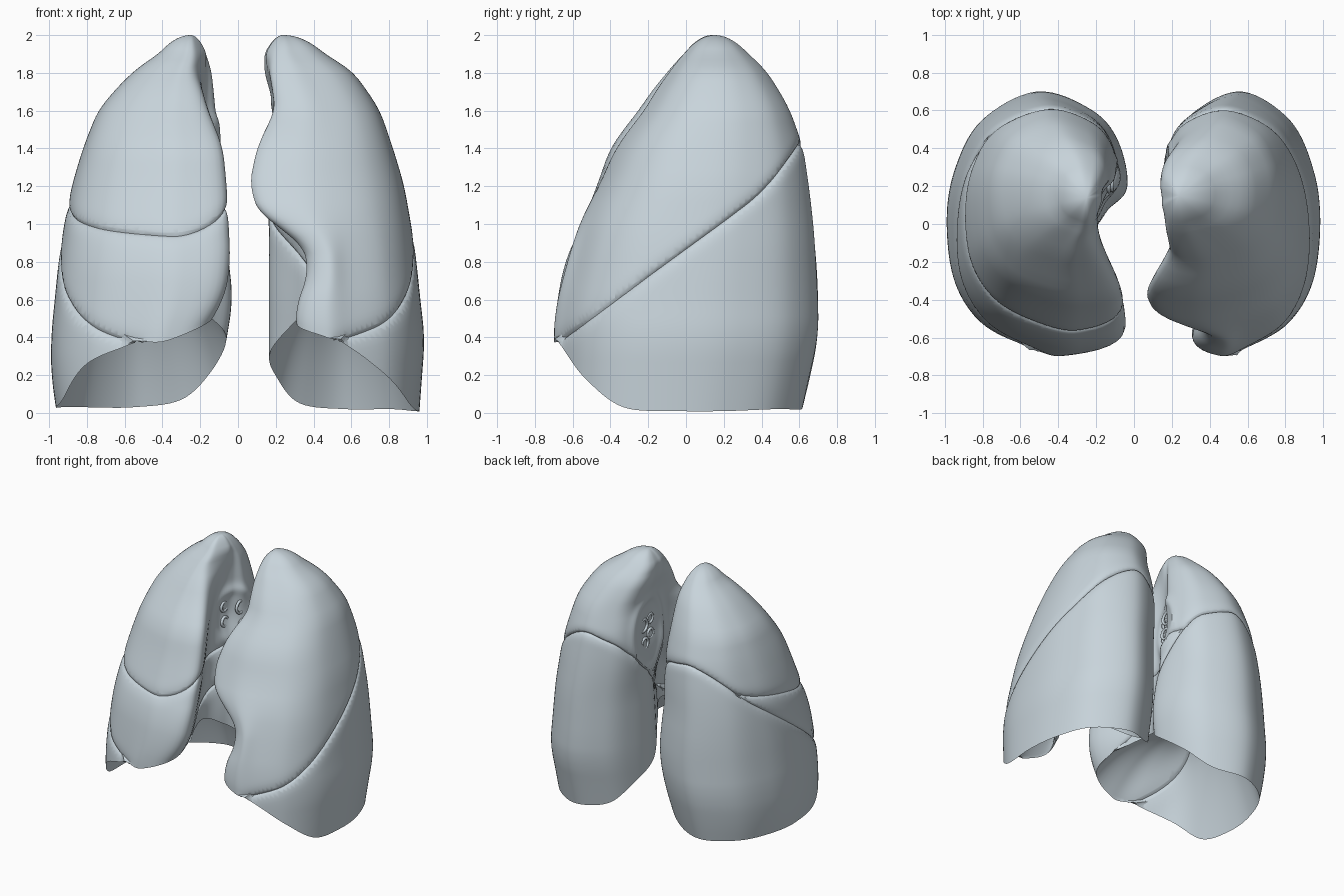
import bpy, bmesh, math
from mathutils import Vector
from mathutils.bvhtree import BVHTree

if "Cube" in bpy.data.objects:
    bpy.data.objects.remove(bpy.data.objects["Cube"], do_unlink=True)

tissue = bpy.data.materials.new("pale blue grey")
tissue.use_nodes = True
COLOUR = (.58, .66, .71, 1)
tissue.diffuse_color = COLOUR
shader = next(n for n in tissue.node_tree.nodes if n.type == "BSDF_PRINCIPLED")
shader.inputs["Base Color"].default_value = COLOUR
shader.inputs["Roughness"].default_value = .6

# Section sizes by height: z, medial x, lateral x, front y, back y,
# front border x, heart hollow x (x measured outwards from the midline)
LEFT = [
    (2, .24, .24, .15, .15, .24, .24),
    (1.9, .14, .46, -.01, .33, .19, .15),
    (1.8, .14, .61, -.09, .43, .18, .16),
    (1.6, .19, .75, -.22, .55, .2, .22),
    (1.4, .16, .82, -.37, .62, .1, .23),
    (1.2, .15, .88, -.46, .65, .06, .23),
    (1.03, .16, .91, -.55, .67, .12, .32),
    (.92, .17, .93, -.59, .68, .33, .4),
    (.75, .17, .95, -.64, .69, .38, .42),
    (.55, .17, .97, -.69, .7, .3, .42),
    (.4, .17, .99, -.7, .7, .31, .42),
    (0, .17, .96, -.7, .61, .38, .42)]
RIGHT = [
    (2, .25, .25, .14, .14, .25, .25),
    (1.9, .17, .42, -.01, .33, .22, .17),
    (1.8, .14, .56, -.1, .43, .23, .18),
    (1.6, .12, .74, -.25, .55, .16, .21),
    (1.4, .09, .82, -.4, .62, .08, .22),
    (1.2, .08, .88, -.47, .65, .06, .22),
    (1, .08, .92, -.55, .67, .05, .22),
    (.8, .05, .95, -.64, .69, .04, .22),
    (.6, .03, .97, -.68, .7, .07, .23),
    (.4, .06, .99, -.7, .7, .2, .26),
    (.2, .1, .99, -.7, .66, .25, .28),
    (0, .15, .96, -.7, .61, .3, .3)]

# Outer wall of a section as fractions of its width and depth
WALL = [(.53, .035), (.79, .125), (.95, .28), (1, .5), (.96, .7),
        (.81, .89), (.5, 1), (.2, .93), (.05, .81), (0, .63)]

# Height of the lower rim at each key point round the section
LEFT_RIM = [.47, .4, .34, .18, .03, .01, .01, .02, .02, .05, .18, .32, .5, .58]
RIGHT_RIM = [.49, .38, .36, .26, .07, .03, .03, .03, .03, .07, .22, .4, .52, .6]

KEYS, STEPS, ROWS, BASE_ROWS = len(WALL) + 4, 8, 120, 24
COLS = KEYS * STEPS


def spline(keys, u):
    """Closed smooth curve through the key values."""
    i = int(u)
    t = u - i
    a, b, c, d = (keys[(i + k) % KEYS] for k in (-1, 0, 1, 2))
    return b + (c - a) * (t / 2) + (a * 2 - b * 5 + c * 4 - d) * (t * t / 2) \
        + ((b - c) * 3 + d - a) * (t ** 3 / 2)


def depth_of(z):
    """Distance below the tip on a scale that keeps the tip round."""
    return math.sqrt(max(0, 1 - z / 2))


def sizes(table, w):
    """Section sizes at depth w, averaged over a short span."""
    total = Vector([0] * 6)
    for k in range(-2, 3):
        s = w + k * .013
        j = 0
        while j < len(table) - 2 and depth_of(table[j + 1][0]) < s:
            j += 1
        w0, w1 = depth_of(table[j][0]), depth_of(table[j + 1][0])
        total += Vector(table[j][1:]).lerp(Vector(table[j + 1][1:]), (s - w0) / (w1 - w0))
    return total / 5


def section_point(table, w, u, hollow_y):
    xm, xl, yf, yb, xa, hollow = sizes(table, w)

    def at(x, f):
        return Vector((x, yf + (yb - yf) * f))
    wall = [at(xm + (xl - xm) * fx, fy) for fx, fy in WALL]
    keys = [at(xa, .07), at((xa + wall[0].x) / 2, 0)] + wall
    keys += [at(xm + (hollow - xm) * .6, hollow_y + .15), at(hollow, hollow_y)]
    return spline(keys, u)


def oblique(co):
    rise = 1.2 * max(0, co.y - .3) ** 2
    inner_rise = 4 * max(0, .4 - abs(co.x)) ** 2 * max(0, co.y - .2)
    return .87 + .72 * co.y + rise + inner_rise


def horizontal(co):
    return .96 + .23 * (co.y + .5) + 1.2 * max(0, .35 - abs(co.x)) ** 2


def cut_fissure(bm, surface, above=None):
    """Cut a curved seam by shearing it flat, then press it in as a groove."""
    tagged = {f for f in bm.faces
              if not above or f.calc_center_median().z > above(f.calc_center_median())}
    for v in bm.verts:
        v.co.z -= surface(v.co)
    for offset in (-.014, 0, .014):
        faces = [f for f in bm.faces if f in tagged]
        edges = {e for f in faces for e in f.edges}
        verts = {v for f in faces for v in f.verts}
        out = bmesh.ops.bisect_plane(bm, geom=list(verts) + list(edges) + faces, dist=1e-5,
                                     plane_co=(0, 0, offset), plane_no=(0, 0, 1))
        tagged |= {g for g in out["geom"] if isinstance(g, bmesh.types.BMFace)}
    for v in bm.verts:
        v.co.z += surface(v.co)
    bm.normal_update()
    for v in bm.verts:
        if above and v.co.z < above(v.co) - .005:
            continue
        d = abs(v.co.z - surface(v.co))
        v.co -= v.normal * (.014 * math.exp(-d / .008) + .007 * math.exp(-(d / .04) ** 2))


def finish(obj, angle):
    bpy.ops.object.select_all(action="DESELECT")
    obj.select_set(True)
    bpy.context.view_layer.objects.active = obj
    bpy.ops.object.shade_smooth_by_angle(angle=math.radians(angle))


def make_lung(name, side, table, rim, hollow_y, hilum, dent, dome, fissures):
    bm = bmesh.new()
    walls, base = [], []
    # Outer walls from the rim up to the tip
    for r in range(ROWS):
        ring = []
        for c in range(COLS):
            u = c / STEPS
            w = depth_of(spline(rim, u)) * (1 - r / ROWS)
            p = section_point(table, w, u, hollow_y)
            ring.append(bm.verts.new((p.x, p.y, 2 * (1 - w * w))))
        walls.append(ring)
    tip = bm.verts.new((table[0][1], table[0][3], 2))
    # Hollow underside: a dome that rises steeply just inside the rim
    centre = Vector((.56, 0, dome))
    for k in range(BASE_ROWS - 1, 0, -1):
        t = (k / BASE_ROWS) ** 1.5
        ring = []
        for v in walls[0]:
            p = v.co.lerp(centre, t)
            p.z = v.co.z + (dome - v.co.z) * (1 - (1 - t) ** 3)
            ring.append(bm.verts.new(p))
        base.append(ring)
    middle = bm.verts.new(centre)
    rings = base + walls
    for low, high in zip(rings, rings[1:]):
        for c in range(COLS):
            d = (c + 1) % COLS
            bm.faces.new((low[c], low[d], high[d], high[c]))
    for c in range(COLS):
        d = (c + 1) % COLS
        bm.faces.new((rings[-1][c], rings[-1][d], tip))
        bm.faces.new((rings[0][d], rings[0][c], middle))
    bmesh.ops.recalc_face_normals(bm, faces=bm.faces)

    # Root of the lung: a dent with a raised lip on the inner side
    for v in bm.verts:
        if v.co.x < .45:
            r = math.hypot(v.co.y - hilum[0], (v.co.z - hilum[1]) * .75)
            lip = .015 * math.exp(-((r - dent * 1.4) / .03) ** 2)
            v.co.x += dent * .4 * math.exp(-(r / dent) ** 2) - lip

    cut_fissure(bm, fissures[0])
    if len(fissures) > 1:
        cut_fissure(bm, fissures[1], above=fissures[0])

    # Airway and vessel openings on the root
    tree = BVHTree.FromBMesh(bm)
    for part, dy, dz, radius in (("bronchus", .04, .06, .048), ("artery", -.06, .08, .036),
                                 ("upper_vein", -.06, -.04, .036), ("lower_vein", .04, -.08, .04)):
        hit = tree.ray_cast(Vector((-.2, hilum[0] + dy, hilum[1] + dz)), Vector((1, 0, 0)))[0]
        if hit:
            bpy.ops.mesh.primitive_torus_add(
                location=(hit.x * side, hit.y, hit.z), rotation=(0, math.pi / 2, 0),
                major_radius=radius, minor_radius=.011, major_segments=24, minor_segments=8)
            ring = bpy.context.object
            ring.name = name + "_" + part
            ring.data.materials.append(tissue)
            finish(ring, 60)

    for v in bm.verts:
        v.co.x *= side
    bmesh.ops.recalc_face_normals(bm, faces=bm.faces)
    mesh = bpy.data.meshes.new(name)
    bm.to_mesh(mesh)
    bm.free()
    mesh.materials.append(tissue)
    obj = bpy.data.objects.new(name, mesh)
    bpy.context.collection.objects.link(obj)
    finish(obj, 38)


make_lung("left_lung", 1, LEFT, LEFT_RIM, .28, (.2, 1.35), .15, .7, [oblique])
make_lung("right_lung", -1, RIGHT, RIGHT_RIM, .38, (.18, 1.35), .11, .75,
          [lambda co: oblique(co) - .03, horizontal])
